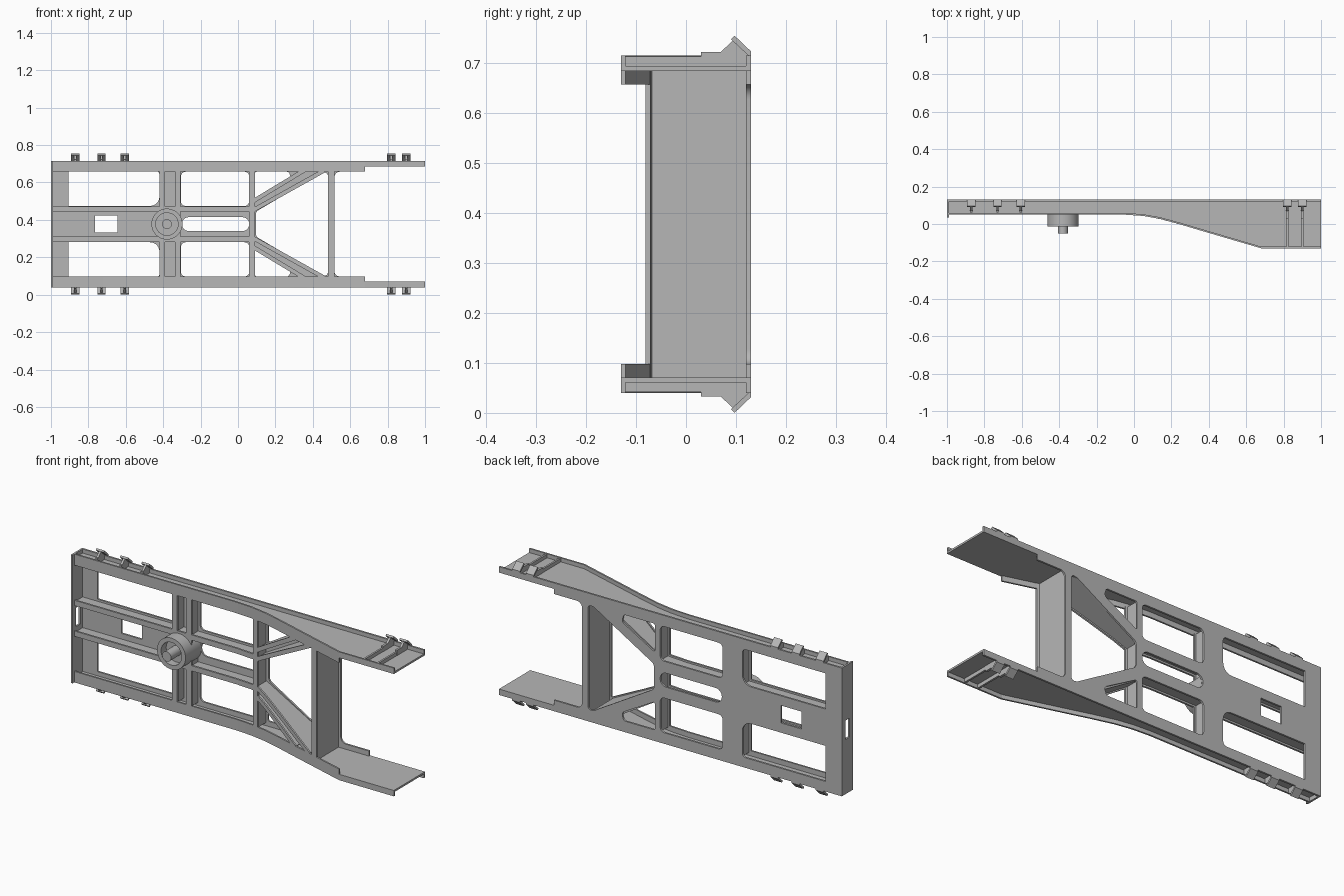
import bpy, bmesh, math
from mathutils import Vector, Matrix

cube = bpy.data.objects.get("Cube")
if cube:
    bpy.data.objects.remove(cube, do_unlink=True)

MID = 0.3775      # height of the symmetry plane
BACK = 0.122      # where ribs meet the back plate
BEAM = 0.338      # half height of the frame
INNER = 0.28      # inner edge of the side beams
WEB = 0.307       # inner face of the beam web

grey = bpy.data.materials.new("light_grey")
grey.use_nodes = True
grey.diffuse_color = (0.47, 0.47, 0.47, 1)
grey.node_tree.nodes["Principled BSDF"].inputs["Base Color"].default_value = grey.diffuse_color

# Front edge of the side beams: shallow at one end, deep at the other
FRONT = [(-1, .05), (-.05, .05), (.05, .043), (.14, .027), (.25, -.003),
         (.35, -.033), (.68, -.13), (1, -.13)]


def front(x):
    for (x0, y0), (x1, y1) in zip(FRONT, FRONT[1:]):
        if x <= x1:
            return y0 + (y1 - y0) * max(0, (x - x0) / (x1 - x0))
    return FRONT[-1][1]


def add_mesh(name, mesh, mirror=True):
    ob = bpy.data.objects.new(name, mesh)
    bpy.context.collection.objects.link(ob)
    ob.location.z = MID
    mesh.materials.clear()
    mesh.materials.append(grey)
    if mirror:
        mod = ob.modifiers.new("mirror", 'MIRROR')
        mod.use_axis = (False, False, True)
        mod.use_mirror_merge = False
    bpy.ops.object.select_all(action='DESELECT')
    ob.select_set(True)
    bpy.context.view_layer.objects.active = ob
    bpy.ops.object.shade_smooth_by_angle(angle=math.radians(30))
    return ob


def finish(name, bm, mirror=True):
    bmesh.ops.recalc_face_normals(bm, faces=bm.faces)
    mesh = bpy.data.meshes.new(name)
    bm.to_mesh(mesh)
    bm.free()
    return add_mesh(name, mesh, mirror)


def box(bm, x0, x1, y0, y1, h0, h1):
    m = Matrix.Translation(((x0 + x1) / 2, (y0 + y1) / 2, (h0 + h1) / 2))
    m = m @ Matrix.Diagonal((x1 - x0, y1 - y0, h1 - h0, 1))
    bmesh.ops.create_cube(bm, size=1, matrix=m)


def strip(bm, p, q, a, b, thick=None):
    """Bar from p to q in the x-height plane, between side offsets a and b,
    following the front edge; without a thickness it reaches the back plate."""
    p, q = Vector(p), Vector(q)
    d = q - p
    n = Vector((-d.y, d.x)).normalized()
    ts = [0] + [(x - p.x) / d.x for x, _ in FRONT if p.x < x < q.x] + [1]
    rings = []
    for t in ts:
        ring = []
        for off, rear in ((a, 0), (b, 0), (b, 1), (a, 1)):
            c = p + d * t + n * off
            y = front(c.x)
            if rear:
                y = BACK if thick is None else y + thick
            ring.append(bm.verts.new((c.x, y, c.y)))
        rings.append(ring)
    for r, s in zip(rings, rings[1:]):
        for i in range(4):
            j = (i + 1) % 4
            bm.faces.new((r[i], r[j], s[j], s[i]))
    bm.faces.new(rings[0])
    bm.faces.new(rings[-1])


def t_rib(bm, p, q, width):
    strip(bm, p, q, -width / 2, width / 2, .01)
    strip(bm, p, q, -.005, .005)


def prism(bm, profile, x, width):
    """Extrude a (y, height) profile along x."""
    f = bm.faces.new([bm.verts.new((x - width / 2, y, h)) for y, h in profile])
    r = bmesh.ops.extrude_face_region(bm, geom=[f])
    verts = [v for v in r["geom"] if isinstance(v, bmesh.types.BMVert)]
    bmesh.ops.translate(bm, verts=verts, vec=(width, 0, 0))


def rounded(corners):
    """Replace each (x, h, radius) corner with a fillet."""
    pts = []
    for i, (x, h, r) in enumerate(corners):
        c = Vector((x, h))
        if not r:
            pts.append(c)
            continue
        u = (Vector(corners[i - 1][:2]) - c).normalized()
        v = (Vector(corners[(i + 1) % len(corners)][:2]) - c).normalized()
        half = u.angle(v) / 2
        centre = c + (u + v).normalized() * (r / math.sin(half))
        start = c + u * (r / math.tan(half)) - centre
        end = c + v * (r / math.tan(half)) - centre
        sweep = start.angle_signed(end)
        for k in range(7):
            pts.append(centre + Matrix.Rotation(-sweep * k / 6, 2) @ start)
    return pts


def rect(x0, x1, h0, h1, r):
    return [(x0, h0, r), (x1, h0, r), (x1, h1, r), (x0, h1, r)]


def flip(corners):
    return [(x, -h, r) for x, h, r in reversed(corners)]


# Back plate with its windows
half = [(.515, INNER, .03), (.68, INNER, 0), (.68, WEB, 0), (1, WEB, 0),
        (1, BEAM, 0), (-1, BEAM, 0)]
end_window = [(-.905, .097, 0), (-.42, .097, .05), (-.42, .285, .02), (-.905, .285, 0)]
mid_window = rect(-.305, .06, .097, INNER, .025)
corner_window = [(.09, .13, .008), (.285, .24, .02), (.272, INNER, .015), (.09, INNER, .01)]
big_half = [(.48, .278, .015), (.445, .272, .015), (.095, .066, .03)]
loops = [half + flip(half), big_half + flip(big_half),
         rect(-.3, .06, -.037, .037, .036), rect(-.765, -.645, -.046, .046, 0)]
for w in (end_window, mid_window, corner_window):
    loops += [w, flip(w)]

curve = bpy.data.curves.new("plate_outline", 'CURVE')
curve.dimensions = '2D'
curve.fill_mode = 'BOTH'
curve.extrude = .005
for loop in loops:
    pts = rounded(loop)
    s = curve.splines.new('POLY')
    s.points.add(len(pts) - 1)
    for point, c in zip(s.points, pts):
        point.co = (c.x, c.y, 0, 1)
    s.use_cyclic_u = True
outline = bpy.data.objects.new("plate_outline", curve)
bpy.context.collection.objects.link(outline)
graph = bpy.context.evaluated_depsgraph_get()
plate = bpy.data.meshes.new_from_object(outline.evaluated_get(graph))
bpy.data.objects.remove(outline, do_unlink=True)
plate.transform(Matrix.Translation((0, .125, 0)) @ Matrix.Rotation(math.pi / 2, 4, 'X'))
add_mesh("back_plate", plate, mirror=False)

# Side beams: recessed web with a front flange, narrower at the deep end
bm = bmesh.new()
strip(bm, (-1, WEB), (1, WEB), 0, .01)
strip(bm, (-1, 0), (.68, 0), INNER, BEAM, .009)
strip(bm, (.68, 0), (1, 0), WEB, BEAM, .009)
finish("side_beams", bm)

# End plate with a slot in the middle
bm = bmesh.new()
box(bm, -1, -.99, .035, .13, .05, BEAM)
box(bm, -1, -.99, .035, .065, 0, .05)
box(bm, -1, -.99, .10, .13, 0, .05)
finish("end_plate", bm)

# Ribs: spine, uprights and diagonals
bm = bmesh.new()
t_rib(bm, (-.99, .081), (.075, .081), .028)
for x in (-.405, -.322, .075):
    t_rib(bm, (x, 0), (x, .29), .03)
t_rib(bm, (.08, .122), (.355, .288), .022)
t_rib(bm, (.08, .074), (.46, .286), .022)
finish("ribs", bm)

# Deep cross member
bm = bmesh.new()
t_rib(bm, (.4975, 0), (.4975, WEB), .035)
finish("cross_member", bm)

# Pivot cup with its pin
bm = bmesh.new()
profile = [(0, BACK), (.083, BACK), (.083, -.013), (.06, -.013), (.06, .03),
           (.026, .03), (.026, -.052), (0, -.052)]
vs = [bm.verts.new((-.38 + r, y, 0)) for r, y in profile]
es = [bm.edges.new(pair) for pair in zip(vs, vs[1:])]
bmesh.ops.spin(bm, geom=vs + es, cent=(-.38, 0, 0), axis=(0, 1, 0),
               angle=math.tau, steps=40)
bmesh.ops.remove_doubles(bm, verts=bm.verts, dist=1e-5)
finish("pivot_cup", bm, mirror=False)

# Clips on the outer sides
bm = bmesh.new()
for x in (-.87, -.73, -.605, .82, .90):
    base = .03 if x > 0 else .062
    prism(bm, [(.09, .37), (.097, .3775), (.13, .346), (.13, .333)], x, .045)
    prism(bm, [(base, .312), (base, .345), (.07, .345), (.096, .37),
               (.128, .338), (.128, .312)], x, .012)
    if x > 0:
        box(bm, x - .005, x + .005, -.125, BACK, .312, .336)
finish("clips", bm)
